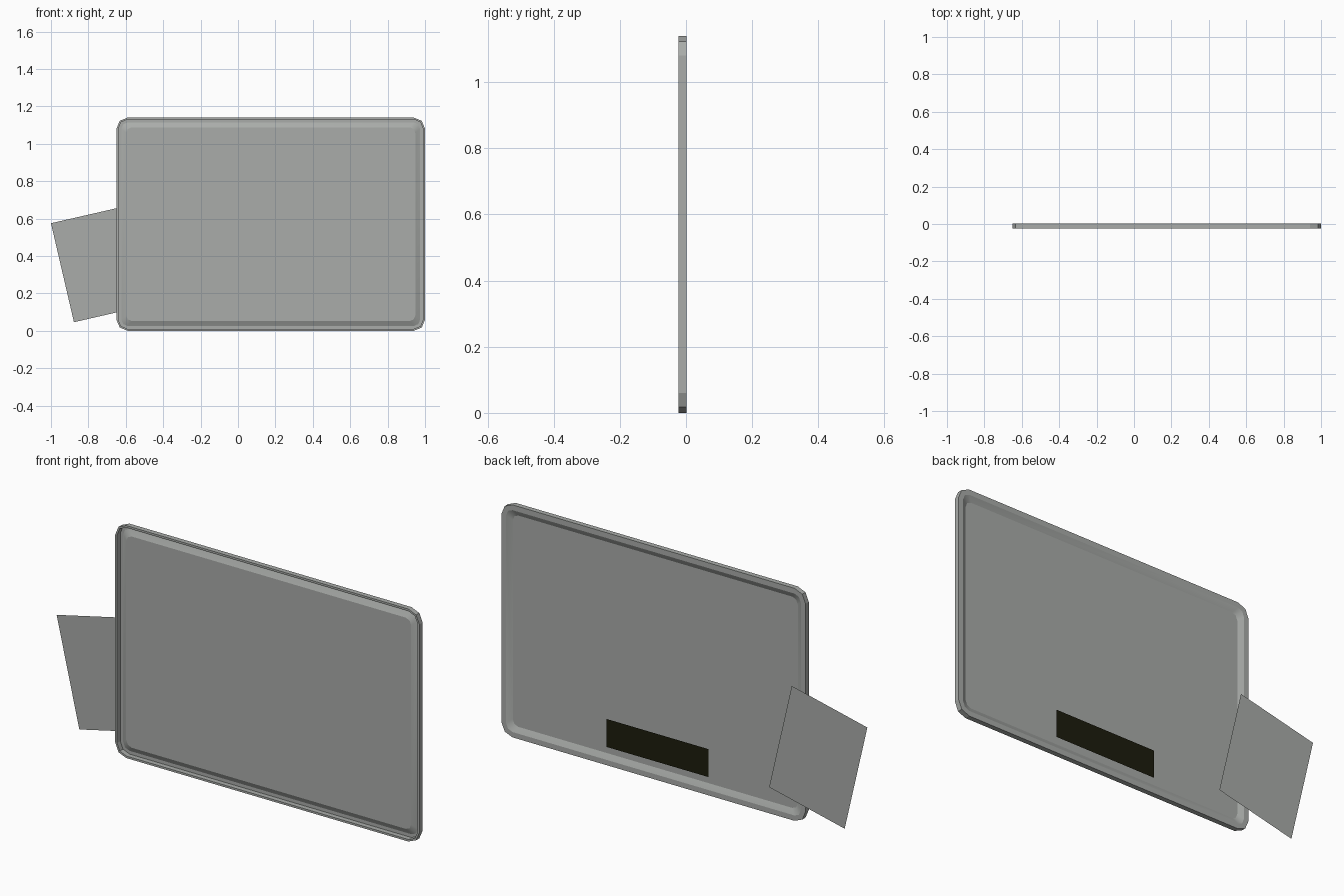
import bpy, bmesh, math

if "Cube" in bpy.data.objects:
    bpy.data.objects.remove(bpy.data.objects["Cube"])

X0, X1, Z0, Z1 = -0.65, 1.0, 0.0, 1.14


def material(name, rgb):
    m = bpy.data.materials.new(name)
    m.diffuse_color = (*rgb, 1)
    m.use_nodes = True
    m.node_tree.nodes["Principled BSDF"].inputs["Base Color"].default_value = m.diffuse_color
    return m


def add_object(name, bm, mat):
    me = bpy.data.meshes.new(name)
    bm.to_mesh(me)
    bm.free()
    me.materials.append(mat)
    ob = bpy.data.objects.new(name, me)
    bpy.context.collection.objects.link(ob)
    return ob


def outline(inset, y):
    """Rounded rectangle, two segments per corner."""
    r = max(0.06 - inset, 0.03)
    a, b, c, d = X0 + inset + r, X1 - inset - r, Z0 + inset + r, Z1 - inset - r
    pts = []
    for k, (x, z) in enumerate([(b, d), (a, d), (a, c), (b, c)]):
        for s in range(3):
            t = math.radians(90 * k + 45 * s)
            pts.append((x + r * math.cos(t), y, z + r * math.sin(t)))
    return pts


def flat_sheet(name, pts, mat):
    bm = bmesh.new()
    f = bm.faces.new([bm.verts.new(p) for p in pts])
    f.normal_update()
    if f.normal.y < 0:
        f.normal_flip()
    return add_object(name, bm, mat)


grey = material("light grey", (0.40, 0.415, 0.40))
black = material("olive black", (0.012, 0.012, 0.004))

# Pressed panel: raised centre, sloped border, groove and outer lip
profile = [(0.052, -0.012), (0.026, 0.002), (0.01, 0.002),
           (0.01, -0.023), (0.0, -0.023), (0.0, 0.002), (0.01, 0.002)]
bm = bmesh.new()
rings = [[bm.verts.new(p) for p in outline(*q)] for q in profile]
bm.faces.new(rings[0])
for r1, r2 in zip(rings, rings[1:]):
    n = len(r1)
    for i in range(n):
        j = (i + 1) % n
        bm.faces.new((r1[i], r1[j], r2[j], r2[i]))
bmesh.ops.recalc_face_normals(bm, faces=bm.faces)
bm.faces.ensure_lookup_table()
if bm.faces[0].normal.y > 0:
    bmesh.ops.reverse_faces(bm, faces=bm.faces)
panel = add_object("panel", bm, grey)

# Dark label strip on the back
flat_sheet("back_label", [(0.435, -0.006, 0.085), (-0.118, -0.006, 0.085),
                          (-0.118, -0.006, 0.222), (0.435, -0.006, 0.222)], black)

# Tilted card behind the left edge
flat_sheet("tilted_card", [(-1.0, 0.023, 0.575), (-0.59, 0.023, 0.669),
                           (-0.467, 0.023, 0.14), (-0.877, 0.023, 0.046)], grey)

bpy.ops.object.select_all(action='DESELECT')
panel.select_set(True)
bpy.context.view_layer.objects.active = panel
bpy.ops.object.shade_smooth_by_angle(angle=math.radians(20))
